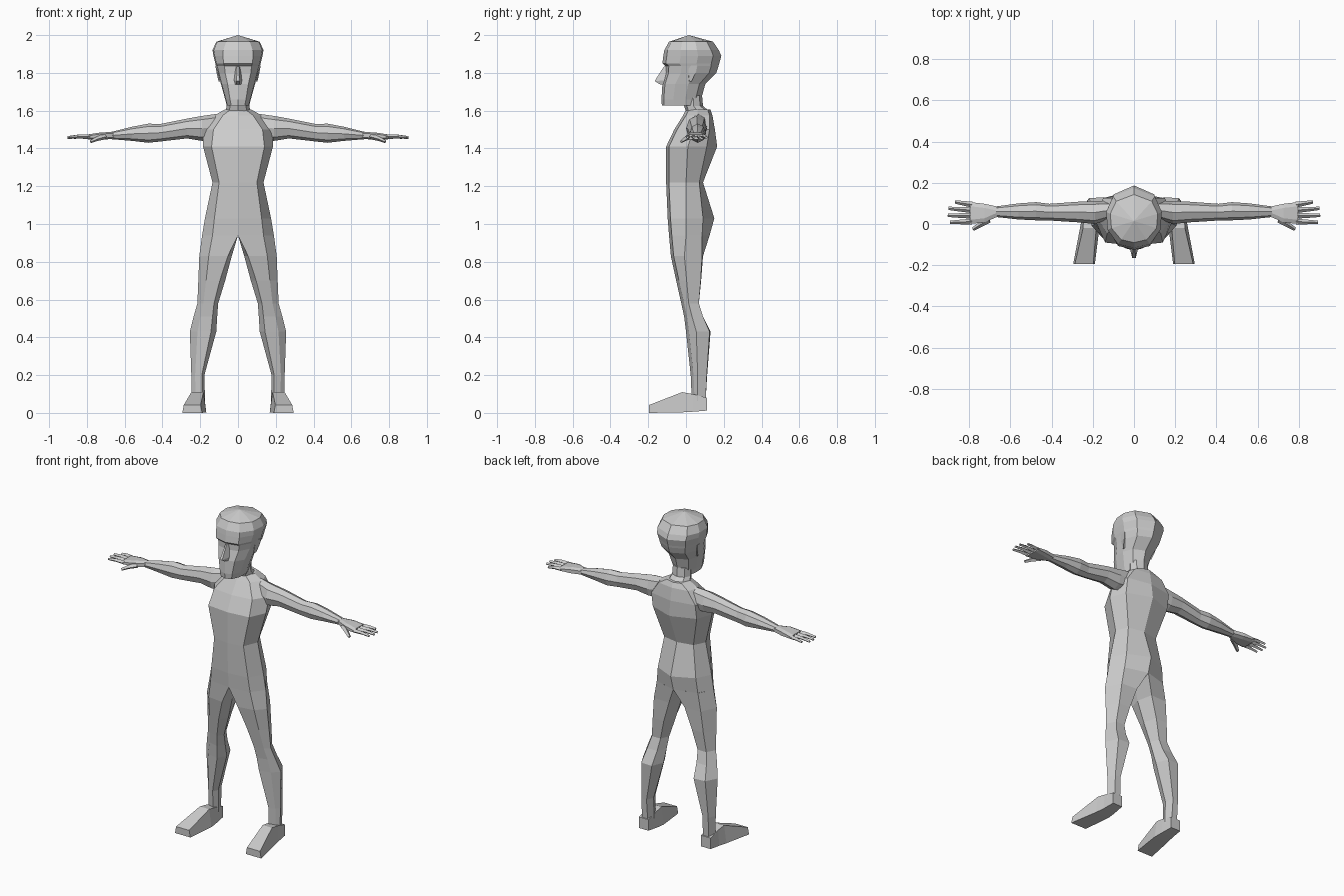
import bpy, bmesh, math
from mathutils import Vector

grey = bpy.data.materials.new("plain grey")
grey.diffuse_color = (0.6, 0.6, 0.6, 1)


def loft(name, rings, cap0=True, cap1=True, mirror=False):
    """Skin a list of equal-length point rings."""
    bm = bmesh.new()
    vs = [[bm.verts.new(p) for p in r] for r in rings]
    n = len(rings[0])
    for a, b in zip(vs, vs[1:]):
        for i in range(n):
            j = (i + 1) % n
            bm.faces.new((a[i], a[j], b[j], b[i]))
    if cap0:
        bm.faces.new(vs[0])
    if cap1:
        bm.faces.new(vs[-1])
    bmesh.ops.remove_doubles(bm, verts=bm.verts, dist=0.0005)
    bmesh.ops.recalc_face_normals(bm, faces=bm.faces)
    me = bpy.data.meshes.new(name)
    bm.to_mesh(me)
    bm.free()
    me.materials.append(grey)
    ob = bpy.data.objects.new(name, me)
    bpy.context.collection.objects.link(ob)
    if mirror:
        ob.modifiers.new("mirror", 'MIRROR')
    return ob


def sym(z, half):
    """Full ring from its x >= 0 half, which starts and ends on x = 0."""
    return [(x, y, z) for x, y in half] + [(-x, y, z) for x, y in half[-2:0:-1]]


def oval(x, y0, y1, z0, z1, n=8):
    """Ring across the arm direction."""
    return [(x, (y0 + y1) / 2 + (y1 - y0) / 2 * math.cos(2 * math.pi * i / n),
             (z0 + z1) / 2 + (z1 - z0) / 2 * math.sin(2 * math.pi * i / n)) for i in range(n)]


# torso: z, front corner x, side x, back corner x, front y, side y, back corner y, back y
torso = [(0.94, .135, .19, .14, -.09, .0, .085, .125),
         (1.03, .125, .175, .13, -.097, .0, .09, .15),
         (1.22, .10, .135, .10, -.105, .0, .07, .09),
         (1.41, .14, .185, .15, -.105, .01, .11, .165),
         (1.50, .13, .185, .15, -.062, .04, .125, .153),
         (1.575, .08, .125, .10, -.015, .06, .125, .14),
         (1.605, .04, .072, .05, .0, .06, .115, .13)]
loft("torso", [sym(z, [(0, yf), (xf, yf + .015), (xs, ys), (xb, yc), (0, yb)])
               for z, xf, xs, xb, yf, ys, yc, yb in torso], cap0=False)

# neck
loft("neck", [sym(z, [(0, y0), (w * .7, y0 + .015), (w, (y0 + y1) / 2), (w * .7, y1 - .015), (0, y1)])
              for z, w, y0, y1 in [(1.595, .066, .0, .125), (1.625, .06, -.01, .09), (1.68, .058, -.01, .085)]])

# legs: z, inner x, outer x, front y, back y, inset of the inner corners, back outer y
legs = [(0.94, 0, .19, -.09, .125, 0, .085),
        (0.83, .033, .205, -.08, .09, .12, .085),
        (0.70, .068, .21, -.052, .08, .2, .078),
        (0.58, .105, .215, -.025, .068, .2, .068),
        (0.51, .11, .235, -.01, .09, .2, .09),
        (0.43, .115, .255, .0, .13, .2, .125),
        (0.20, .178, .247, .025, .112, .2, .11),
        (0.08, .175, .245, .03, .105, .2, .105),
        (0.03, .178, .245, .03, .105, .2, .105)]


def leg_ring(z, xi, xo, yf, yb, t, yo):
    w = xo - xi
    ym = yf + (yb - yf) * .42
    return [(xi + w * t, yf, z), (xi + w * .71, yf + .015, z), (xo, ym, z),
            (xi + w * .74, yo, z), (xi + w * t, yb, z), (xi, ym, z)]


loft("leg", [leg_ring(*r) for r in legs], cap0=False, mirror=True)

# feet: y, inner x, outer x, bottom z, top z, narrowing of the top
feet = [(.11, .18, .245, .012, .08, .0), (.035, .172, .252, .006, .10, .008),
        (-.02, .168, .262, .003, .11, .015), (-.195, .19, .295, 0, .042, .008)]
loft("foot", [[(a, y, z0), (b, y, z0), (b - k, y, z1), (a + k, y, z1)]
              for y, a, b, z0, z1, k in feet], mirror=True)

# arms: x, y range, z range
arms = [(.10, .03, .11, 1.45, 1.585), (.19, .0, .112, 1.44, 1.572),
        (.27, .008, .108, 1.453, 1.558), (.41, .017, .098, 1.437, 1.53),
        (.475, .018, .106, 1.43, 1.531), (.56, .022, .10, 1.44, 1.515),
        (.67, .034, .085, 1.449, 1.488)]
loft("arm", [oval(*r) for r in arms], cap0=False, mirror=True)

# hands
palm = [(.66, .036, .084, 1.45, 1.487), (.725, .008, .098, 1.447, 1.485), (.795, .0, .106, 1.448, 1.474)]


def slab(x, y0, y1, z0, z1):
    return [(x, y0, z0 + .008), (x, y0, z1 - .008), (x, y0 + .02, z1), (x, y1 - .02, z1),
            (x, y1, z1 - .008), (x, y1, z0 + .008), (x, y1 - .02, z0), (x, y0 + .02, z0)]


loft("palm", [slab(*r) for r in palm], mirror=True)


def digit(name, a, b, r0, r1):
    """Tapered four-sided finger from a to b with a slight bend."""
    a, b = Vector(a), Vector(b)
    d = (b - a).normalized()
    side = d.cross(Vector((0, 0, 1))).normalized()
    up = side.cross(d)
    mid = a.lerp(b, .55) + Vector((0, 0, .003))
    loft(name, [[p + side * r, p + up * r * .9, p - side * r, p - up * r * .9]
                for p, r in ((a, r0), (mid, (r0 + r1) / 2), (b, r1))], mirror=True)


for i, (y0, y1, x1) in enumerate([(.012, .008, .892), (.04, .042, .903), (.067, .076, .90), (.094, .107, .868)]):
    digit("finger_%d" % (i + 1), (.785, y0, 1.462), (x1, y1, 1.458), .014, .008)
digit("thumb", (.705, .022, 1.463), (.78, -.025, 1.436), .017, .009)

# head: z, front half width, side half width, front y, back y
head = [(1.628, .036, .060, -.128, .075), (1.66, .042, .068, -.13, .08), (1.74, .055, .090, -.125, .102),
        (1.80, .068, .106, -.108, .16), (1.836, .072, .116, -.108, .172),
        (1.85, .076, .12, -.125, .176), (1.89, .08, .13, -.12, .187),
        (1.92, .078, .135, -.115, .174), (1.965, .062, .115, -.09, .143), (2.0, 0, 0, .015, .015)]
loft("head", [sym(z, [(0, a), (f, a + (b - a) * .06), (w * .95, a + (b - a) * .3), (w, a + (b - a) * .6),
                      (w * .75, a + (b - a) * .86), (0, b)]) for z, f, w, a, b in head], cap1=False)

# nose
loft("nose", [[(.011, -.1, 1.835), (-.011, -.1, 1.835), (-.004, -.116, 1.835), (.004, -.116, 1.835)],
              [(.022, -.11, 1.76), (-.022, -.11, 1.76), (-.008, -.166, 1.757), (.008, -.166, 1.757)],
              [(.02, -.11, 1.738), (-.02, -.11, 1.738), (-.007, -.14, 1.74), (.007, -.14, 1.74)]])

# ears
loft("ear", [[(.085, y0, z), (x, y0 + .008, z), (x + .008, y1, z), (.085, y1, z)]
             for z, x, y0, y1 in [(1.755, .095, .01, .03), (1.80, .105, .005, .05), (1.838, .112, .005, .058)]],
     mirror=True)
